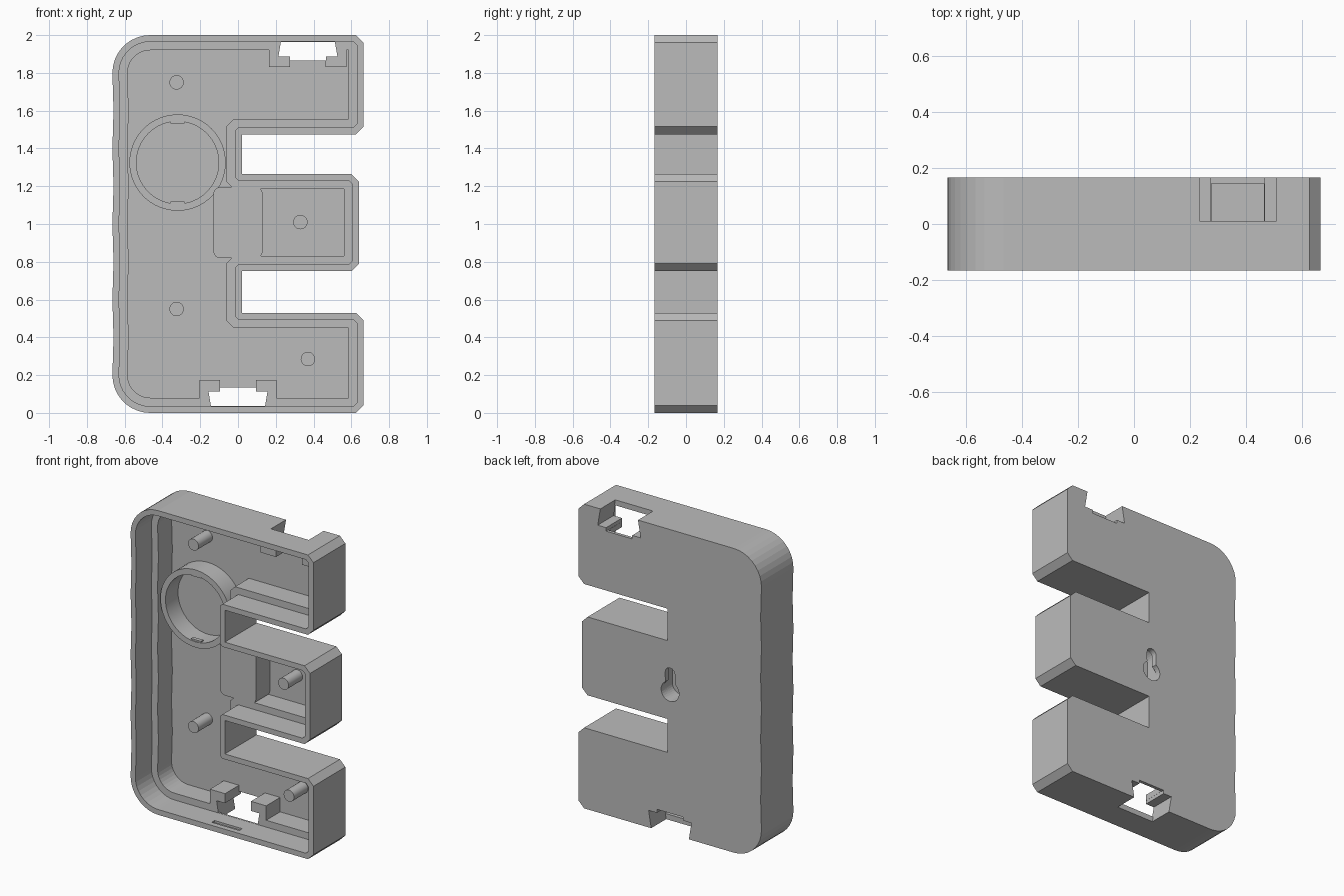
import bpy, bmesh, math

if "Cube" in bpy.data.objects:
    bpy.data.objects.remove(bpy.data.objects["Cube"])

grey = bpy.data.materials.new("light_grey_plastic")
grey.use_nodes = True
COLOUR = (0.5, 0.5, 0.5, 1)
grey.diffuse_color = COLOUR
grey.node_tree.nodes["Principled BSDF"].inputs["Base Color"].default_value = COLOUR

BACK, FLOOR, LEDGE = 0.166, 0.145, 0.0


def prism(name, profile, y0, y1):
    """Extrude an (x, z) profile from y0 to y1."""
    bm = bmesh.new()
    face = bm.faces.new([bm.verts.new((x, y0, z)) for x, z in profile])
    ext = bmesh.ops.extrude_face_region(bm, geom=[face])["geom"]
    bmesh.ops.translate(bm, vec=(0, y1 - y0, 0),
                        verts=[v for v in ext if isinstance(v, bmesh.types.BMVert)])
    bmesh.ops.recalc_face_normals(bm, faces=bm.faces)
    mesh = bpy.data.meshes.new(name)
    bm.to_mesh(mesh)
    bm.free()
    mesh.materials.append(grey)
    ob = bpy.data.objects.new(name, mesh)
    bpy.context.collection.objects.link(ob)
    return ob


def cut(ob, cutters):
    """Subtract the cutters and bake the result."""
    for c in cutters:
        c.hide_render = True
        mod = ob.modifiers.new("cut", "BOOLEAN")
        mod.operation, mod.solver, mod.object = "DIFFERENCE", "EXACT", c
    bpy.context.view_layer.update()
    graph = bpy.context.evaluated_depsgraph_get()
    mesh = bpy.data.meshes.new_from_object(ob.evaluated_get(graph))
    ob.modifiers.clear()
    ob.data = mesh


def arc(cx, cz, r, a0, a1, n):
    angles = [math.radians(a0 + (a1 - a0) * i / n) for i in range(n + 1)]
    return [(cx + r * math.cos(a), cz + r * math.sin(a)) for a in angles]


def circle(cx, cz, r, n=48):
    return arc(cx, cz, r, 0, 360, n)[:-1]


def rect(x0, x1, z0, z1):
    return [(x0, z0), (x1, z0), (x1, z1), (x0, z1)]


def outline(t):
    """Three-armed outline inset by t, with bevelled corners."""
    c, k = 0.04 - 0.586 * t, 0.47 * t

    def corner(x, z, dx0, dz0, dx1, dz1, size):
        if size < 0.002:
            return [(x, z)]
        return [(x + dx0 * size, z + dz0 * size), (x + dx1 * size, z + dz1 * size)]

    pts = arc(-0.465, 1.8, 0.2 - t, 180, 90, 9)
    arms = [(0.665, 2.0, 1.475), (0.64, 1.265, 0.75), (0.665, 0.53, 0.0)]
    for i, (end, top, bottom) in enumerate(arms):
        if i:
            pts += corner(0.02 - t, top - t, 0, 1, 1, 0, k)
        pts += corner(end - t, top - t, -1, 0, 0, -1, c)
        pts += corner(end - t, bottom + t, 0, 1, -1, 0, c)
        if i < 2:
            pts += corner(0.02 - t, bottom + t, 1, 0, 0, -1, k)
    pts += arc(-0.465, 0.2, 0.2 - t, 270, 180, 9)
    # slightly faceted long side
    pts += [(-0.665 + t + 0.006 * (i % 2), 0.2 + 0.2 * i) for i in range(1, 8)]
    return pts


def dovetail(cx, edge, inward, tag):
    """Cutters for a mounting slot open to the back and to one edge."""
    def shape(start):
        half = 0.137 + 0.019 * start / 0.112
        z = [edge + inward * d for d in (start, 0.112)]
        return [(cx - half, z[0]), (cx + half, z[0]),
                (cx + 0.156, z[1]), (cx - 0.156, z[1])]
    neck = sorted(edge + inward * d for d in (0.1, 0.135))
    groove = sorted(edge + inward * d for d in (0.12, 0.2))
    return [prism(tag + "_slot_cutter", shape(-0.02), 0.01, 0.2),
            prism(tag + "_throat_cutter", shape(0.036), -0.05, 0.19),
            prism(tag + "_neck_cutter", rect(cx - 0.095, cx + 0.095, *neck), -0.04, 0.21),
            prism(tag + "_groove_cutter", rect(cx - 0.094, cx + 0.094, *groove), -0.03, FLOOR)]


# Cutters
rim_void = prism("rim_void_cutter", outline(0.035), -0.3, LEDGE)
deep_void = prism("deep_void_cutter", outline(0.08), -0.1, FLOOR)
top_cuts = dovetail(0.37, 2.0, -1, "top")
low_cuts = dovetail(0.0, 0.0, 1, "bottom")
keyhole = prism("keyhole_cutter",
                arc(0, 0.935, 0.065, 122, 418, 24) + arc(0, 1.055, 0.035, 0, 180, 12), 0.1, 0.25)
pocket = prism("pocket_cutter",
               arc(0, 0.935, 0.065, 180, 360, 16) + arc(0, 1.055, 0.065, 0, 180, 16), 0.05, 0.13)
snap = prism("snap_slot_cutter", rect(-0.1, 0.1, 0.022, 0.06), -0.13, -0.1)

# Open-fronted case
case = prism("case_shell", outline(0), -BACK, BACK)
cut(case, [rim_void, deep_void, keyhole, snap] + top_cuts + low_cuts)

# Housings around the mounting slots
top_housing = prism("top_slot_housing", rect(0.165, 0.575, 1.83, 1.93), LEDGE, FLOOR + 0.005)
cut(top_housing, top_cuts)
low_housing = prism("bottom_slot_housing", rect(-0.205, 0.205, 0.07, 0.175), LEDGE, FLOOR + 0.005)
cut(low_housing, low_cuts)

# Block behind the keyhole
c = 0.035
x0, x1, z0, z1 = -0.13, 0.13, 0.82, 1.195
block = prism("keyhole_block",
              arc(x0 + c, z0 + c, c, 180, 270, 4) + arc(x1 - c, z0 + c, c, 270, 360, 4)
              + arc(x1 - c, z1 - c, c, 0, 90, 4) + arc(x0 + c, z1 - c, c, 90, 180, 4),
              LEDGE, FLOOR + 0.005)
cut(block, [keyhole, pocket])

# Round holder with two small retaining tabs
RX, RZ = -0.32, 1.325
ring = prism("round_holder", circle(RX, RZ, 0.255, 64), 0.015, FLOOR + 0.005)
ring_void = prism("holder_void_cutter", circle(RX, RZ, 0.218, 64), -0.1, 0.2)
cut(ring, [ring_void])
for side, tag in ((1, "upper"), (-1, "lower")):
    zs = sorted(RZ + side * d for d in (0.207, 0.23))
    prism(tag + "_holder_tab", rect(RX - 0.037, RX + 0.037, *zs), 0.02, 0.045)

# Locating posts
posts = [prism("post_%d" % i, circle(x, z, 0.038, 24), LEDGE, FLOOR + 0.005)
         for i, (x, z) in enumerate([(-0.325, 1.75), (-0.325, 0.55), (0.33, 1.01), (0.37, 0.285)], 1)]

# Remove the helpers and smooth the round parts
for ob in [o for o in bpy.data.objects if o.name.endswith("_cutter")]:
    bpy.data.objects.remove(ob)
bpy.ops.object.select_all(action="DESELECT")
for ob in posts + [ring]:
    ob.select_set(True)
bpy.context.view_layer.objects.active = ring
bpy.ops.object.shade_smooth_by_angle(angle=math.radians(30))
